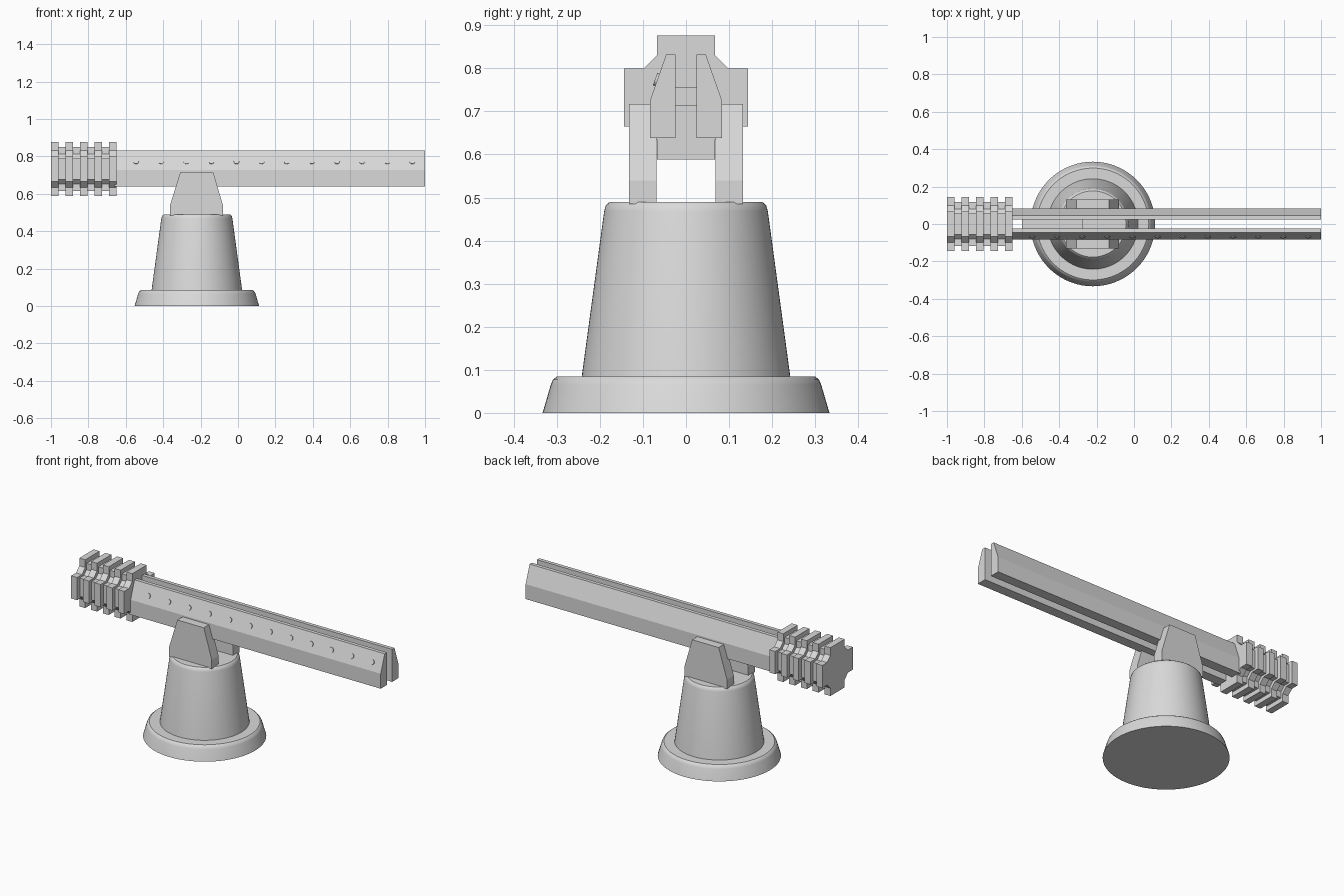
import bpy, bmesh, math
from mathutils import Matrix, Vector

if "Cube" in bpy.data.objects:
    bpy.data.objects.remove(bpy.data.objects["Cube"])

grey = bpy.data.materials.new("light_grey")
grey.diffuse_color = (0.7, 0.7, 0.7, 1)
grey.use_nodes = True
grey.node_tree.nodes["Principled BSDF"].inputs["Base Color"].default_value = grey.diffuse_color


def finish(name, bm, smooth=False):
    bmesh.ops.recalc_face_normals(bm, faces=bm.faces)
    me = bpy.data.meshes.new(name)
    bm.to_mesh(me)
    bm.free()
    me.materials.append(grey)
    if smooth:
        me.polygons.foreach_set("use_smooth", [True] * len(me.polygons))
        me.set_sharp_from_angle(angle=math.radians(35))
    ob = bpy.data.objects.new(name, me)
    bpy.context.collection.objects.link(ob)
    return ob


def add_prism(bm, start, end):
    """Join two matching outlines into a closed solid."""
    a = [bm.verts.new(p) for p in start]
    b = [bm.verts.new(p) for p in end]
    bm.faces.new(a)
    bm.faces.new(b[::-1])
    for i in range(len(a)):
        j = (i + 1) % len(a)
        bm.faces.new((a[i], a[j], b[j], b[i]))


def along_x(bm, yz, x0, x1):
    add_prism(bm, [(x0, y, z) for y, z in yz], [(x1, y, z) for y, z in yz])


def along_y(bm, xz, y0, y1):
    add_prism(bm, [(x, y0, z) for x, z in xz], [(x, y1, z) for x, z in xz])


# round pedestal, turned from a profile
CX, N = -0.22, 72
profile = [(0.333, 0), (0.314, 0.065), (0.309, 0.077), (0.299, 0.085),
           (0.242, 0.085), (0.190, 0.468), (0.186, 0.482), (0.177, 0.490)]
bm = bmesh.new()
rings = [[bm.verts.new((CX + r * math.cos(2 * math.pi * i / N),
                        r * math.sin(2 * math.pi * i / N), z)) for i in range(N)]
         for r, z in profile]
for lo, hi in zip(rings, rings[1:]):
    for i in range(N):
        j = (i + 1) % N
        bm.faces.new((lo[i], lo[j], hi[j], hi[i]))
bm.faces.new(rings[0][::-1])
bm.faces.new(rings[-1])
finish("pedestal", bm, True)

# two tapered brackets holding the rails
bracket = [(-0.363, 0.485), (-0.081, 0.485), (-0.081, 0.54),
           (-0.133, 0.717), (-0.308, 0.717), (-0.363, 0.54)]
for side, name in ((-1, "front_bracket"), (1, "back_bracket")):
    bm = bmesh.new()
    along_y(bm, bracket, side * 0.068, side * 0.132)
    finish(name, bm)

# two long rails with a sloped outer top
rail = [(0.083, 0.638), (0.024, 0.638), (0.024, 0.832), (0.046, 0.832), (0.083, 0.727)]
for side, name in ((-1, "front_rail"), (1, "back_rail")):
    bm = bmesh.new()
    along_x(bm, [(side * y, z) for y, z in rail], -0.66, 1.0)
    finish(name, bm)

# bar between the rails
bm = bmesh.new()
along_x(bm, [(-0.025, 0.712), (0.025, 0.712), (0.025, 0.757), (-0.025, 0.757)], -0.60, -0.273)
finish("centre_bar", bm)

# ribbed rear block: chamfered cross plates with smaller ones between
quarter = [(0.144, 0.0675), (0.098, 0.0675), (0.0675, 0.098), (0.0675, 0.144)]


def cross(s):
    pts = []
    for k in range(4):
        c, d = round(math.cos(k * math.pi / 2)), round(math.sin(k * math.pi / 2))
        pts += [(s * (c * y - d * z), 0.7325 + s * (d * y + c * z)) for y, z in quarter]
    return pts


for i in range(5):
    x = -1 + i * 0.0777
    bm = bmesh.new()
    along_x(bm, cross(1), x, x + 0.039)
    finish("rear_plate", bm)
    if i < 4:
        bm = bmesh.new()
        along_x(bm, cross(0.82), x + 0.039, x + 0.0777)
        finish("rear_spacer", bm)

# row of small studs on the sloped face of the front rail
normal = Vector((0, -0.105, 0.037)).normalized()
tilt = Vector((0, 0, 1)).rotation_difference(normal).to_matrix().to_4x4()
bm = bmesh.new()
for i in range(12):
    pos = Vector((-0.545 + i * 0.1343, -0.067, 0.773))
    bmesh.ops.create_cone(bm, cap_ends=True, segments=16, radius1=0.015, radius2=0.015,
                          depth=0.010, matrix=Matrix.Translation(pos) @ tilt)
finish("rail_studs", bm, True)
